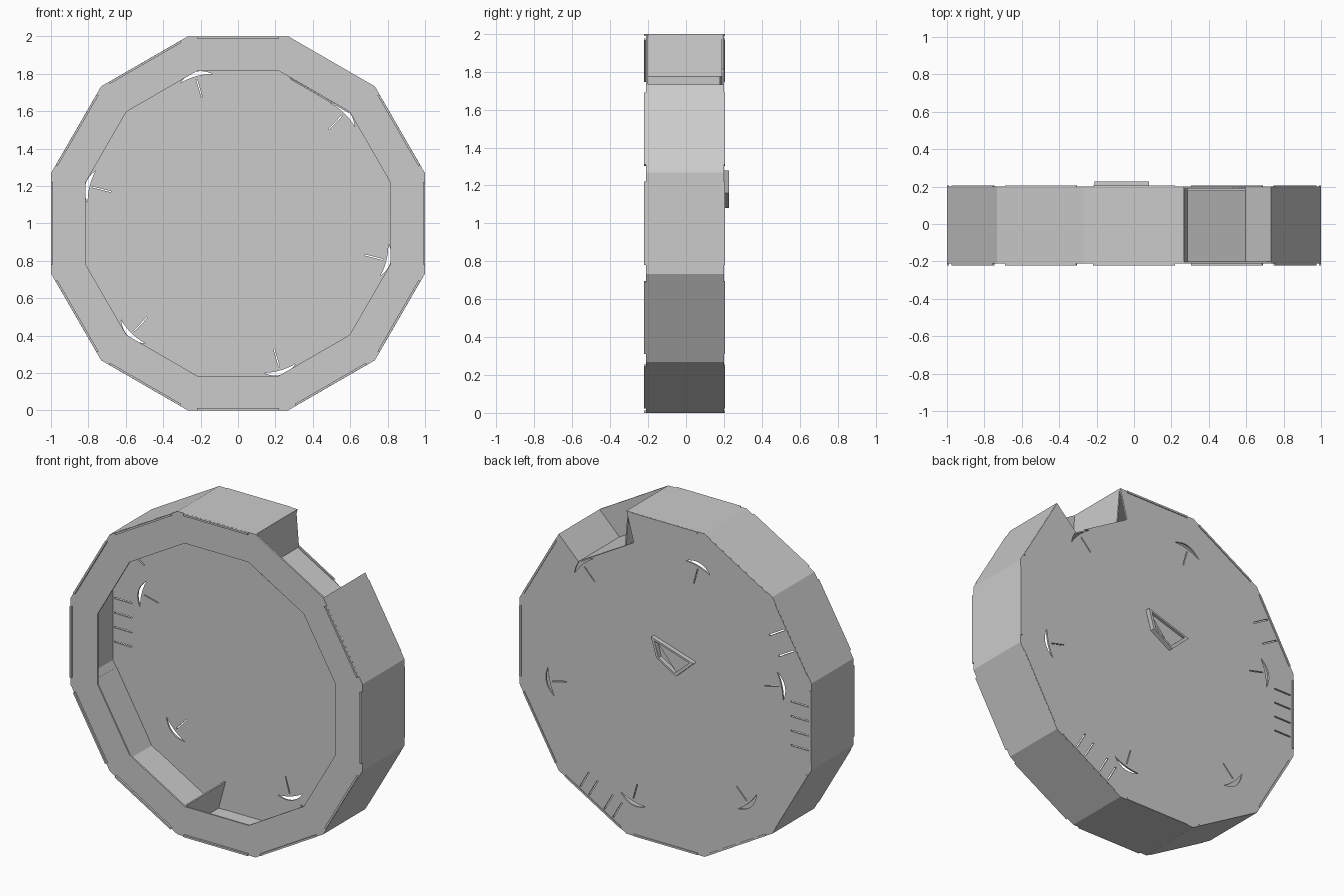
import bpy
import bmesh
from math import sin, cos, radians

# Remove the default cube only
if "Cube" in bpy.data.objects:
    bpy.data.objects.remove(bpy.data.objects["Cube"], do_unlink=True)

CARD = bpy.data.materials.new("grey_card")
CARD.use_nodes = True
GREY = (0.6, 0.6, 0.6, 1)
CARD.diffuse_color = GREY
CARD.node_tree.nodes["Principled BSDF"].inputs["Base Color"].default_value = GREY

INNER = 0.815          # apothem of the front opening
FRONT, BACK = -0.2, 0.2
OPEN = 2               # sector left open, counted by 30 degrees from +x


def at(apothem, angle):
    """Point on a corner ray of the twelve-sided wheel, as (x, z)."""
    r, a = apothem / cos(radians(15)), radians(angle)
    return (r * cos(a), 1 + r * sin(a))


def polar(angle, r, s):
    """Point at distance r along a direction, shifted sideways by s."""
    a = radians(angle)
    return (r * cos(a) - s * sin(a), 1 + r * sin(a) + s * cos(a))


def part(name, prisms):
    """One object from several (outline, y0, y1) prisms."""
    bm = bmesh.new()
    for outline, y0, y1 in prisms:
        a = [bm.verts.new((x, y0, z)) for x, z in outline]
        b = [bm.verts.new((x, y1, z)) for x, z in outline]
        bm.faces.new(a)
        bm.faces.new(b[::-1])
        for i in range(len(a)):
            j = (i + 1) % len(a)
            bm.faces.new((a[j], a[i], b[i], b[j]))
    bmesh.ops.recalc_face_normals(bm, faces=bm.faces)
    mesh = bpy.data.meshes.new(name)
    bm.to_mesh(mesh)
    bm.free()
    mesh.materials.append(CARD)
    obj = bpy.data.objects.new(name, mesh)
    bpy.context.collection.objects.link(obj)
    return obj


def sector(k, r0, r1):
    """Trapezoid between two apothems over one side of the wheel."""
    a, b = 30 * k - 15, 30 * k + 15
    return [at(r0, a), at(r1, a), at(r1, b), at(r0, b)]


def band(angle, r0, r1, half):
    """Rectangle about a direction."""
    return [polar(angle, r0, -half), polar(angle, r1, -half),
            polar(angle, r1, half), polar(angle, r0, half)]


def strip(p, q, t=0.008):
    """Thin board from p to q, thickened to one side."""
    dx, dz = q[0] - p[0], q[1] - p[1]
    n = (dx * dx + dz * dz) ** 0.5
    ox, oz = dz / n * t, -dx / n * t
    return [p, q, (q[0] + ox, q[1] + oz), (p[0] + ox, p[1] + oz)]


closed = [k for k in range(12) if k != OPEN]

# Outer wall boards, each with a slightly wider middle tab
part("outer_wall", [(sector(k, 0.99, 1), FRONT, BACK) for k in closed])
part("wall_tabs", [(band(30 * k, 0.988, 0.9995, 0.22), -0.222, 0.205)
                   for k in closed])

# Front ring
part("front_ring", [(sector(k, INNER, 1), FRONT - 0.01, FRONT)
                    for k in range(12)])

# Back panel, notched where the wheel is open
outline = []
for k in range(12):
    outline.append(at(1, 30 * k - 15))
    if k == OPEN:
        outline += [at(INNER, 45), at(INNER, 75)]
back_panel = part("back_panel", [(outline, BACK - 0.01, BACK)])

# Cutters: curved slots with stems, and vent slits through the rim
cuts = []
steps = [i / 5 for i in range(-5, 6)]
for k in range(6):
    angle = 60 * k - 14
    outer = [polar(angle, 0.842 - 0.036 * s * s, 0.09 * s) for s in steps]
    inner = [polar(angle, 0.818 - 0.012 * s * s, 0.09 * s)
             for s in steps[-2:0:-1]]
    cuts.append((outer + inner, 0.15, 0.25))
    cuts.append((band(angle, 0.7, 0.8, 0.003), 0.15, 0.25))
for angle, shifts in ((180, (-0.12, -0.03, 0.06, 0.15)),
                      (150, (-0.07, 0.06)),
                      (300, (-0.15, -0.08, 0.04, 0.11))):
    for s in shifts:
        slit = [polar(angle, r, s + e) for r, e in
                ((0.86, -0.004), (0.98, -0.004), (0.98, 0.004), (0.86, 0.004))]
        cuts.append((slit, 0.15, 0.25))
cutter = part("slot_cutter", cuts)
cutter.hide_render = True
mod = back_panel.modifiers.new("slots", "BOOLEAN")
mod.operation = "DIFFERENCE"
mod.solver = "EXACT"
mod.object = cutter
bpy.context.view_layer.update()
cut_mesh = bpy.data.meshes.new_from_object(
    back_panel.evaluated_get(bpy.context.evaluated_depsgraph_get()))
back_panel.modifiers.clear()
back_panel.data = cut_mesh
bpy.data.objects.remove(cutter, do_unlink=True)

# Boards lining the open compartment
chute_top = (0.285, 1.775)
part("compartment_floor", [(strip(chute_top, at(INNER, 45)), FRONT, 0.18)])
part("compartment_sides", [
    (strip(at(0.995, 75), chute_top), FRONT, BACK - 0.01),
    (strip(at(INNER, 45), at(0.995, 45)), FRONT, BACK - 0.01)])

# Single divider low on the right-hand side
part("lower_divider", [(strip(at(INNER, 255), at(0.99, 255)),
                        FRONT, BACK - 0.01)])

# Raised handle on the back: a sloping rim around a recess
corners = [(0.08, 1.28), (-0.21, 1.19), (-0.09, 1.08), (0.045, 1.16)]
mx = sum(c[0] for c in corners) / 4
mz = sum(c[1] for c in corners) / 4
small = [(mx + (x - mx) * 0.82, mz + (z - mz) * 0.82) for x, z in corners]
rim = []
for i in range(4):
    j = (i + 1) % 4
    rim.append(([corners[i], corners[j], small[j], small[i]], BACK, 0.228))
part("handle_rim", rim)
part("handle_flap", [([small[0], small[1], small[2]], BACK, 0.212)])
